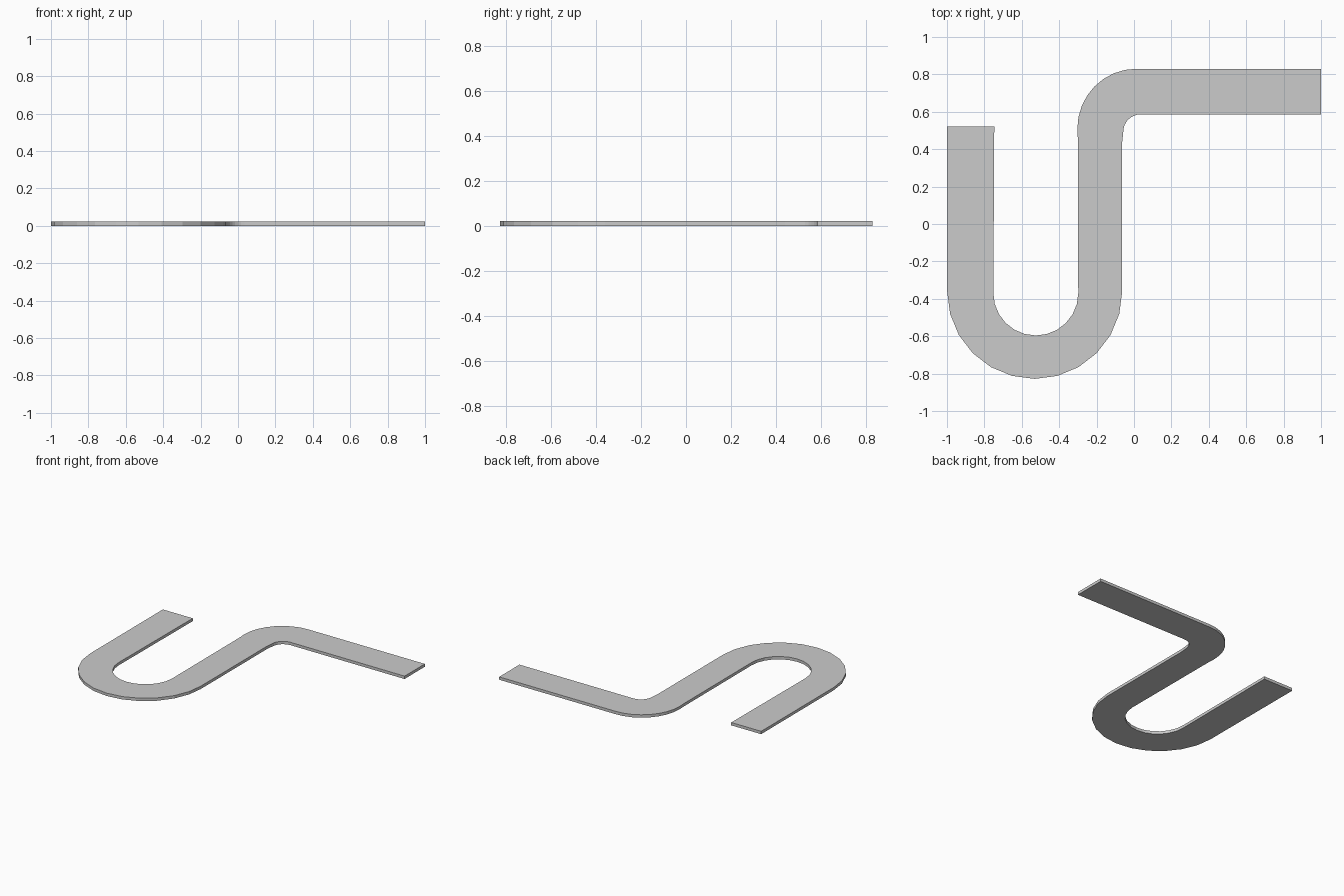
import bpy, bmesh
from math import sin, cos, radians

if "Cube" in bpy.data.objects:
    bpy.data.objects.remove(bpy.data.objects["Cube"])

THICK = 0.022


def arc(cx, cy, rx, ry, start, end, n):
    """Points along an elliptical arc, angles in degrees."""
    angles = [radians(start + (end - start) * i / n) for i in range(n + 1)]
    return [(cx + rx * cos(a), cy + ry * sin(a)) for a in angles]


# One edge: outside of the U-bend, then inside of the top corner
edge_a = ([(-1.0, 0.52)]
          + arc(-0.531, -0.36, 0.468, 0.468, 180, 360, 12)
          + [(-0.063, 0.44)]
          + arc(0.035, 0.495, 0.092, 0.091, 180, 90, 8)
          + [(1.0, 0.585)])

# Other edge: inside of the U-bend, then outside of the top corner
edge_b = ([(-0.747, 0.52)]
          + arc(-0.525, -0.37, 0.227, 0.226, 180, 360, 12)
          + [(-0.3, 0.45)]
          + arc(0.013, 0.51, 0.316, 0.32, 180, 90, 8)
          + [(1.0, 0.83)])

# Flat bent strip: quads between the two edges, extruded upward
bm = bmesh.new()
va = [bm.verts.new((x, y, 0)) for x, y in edge_a]
vb = [bm.verts.new((x, y, 0)) for x, y in edge_b]
for i in range(len(va) - 1):
    bm.faces.new((va[i], va[i + 1], vb[i + 1], vb[i]))
top = bmesh.ops.extrude_face_region(bm, geom=bm.faces[:])
moved = [g for g in top["geom"] if isinstance(g, bmesh.types.BMVert)]
bmesh.ops.translate(bm, verts=moved, vec=(0, 0, THICK))
bmesh.ops.recalc_face_normals(bm, faces=bm.faces[:])

mesh = bpy.data.meshes.new("bent_strip")
bm.to_mesh(mesh)
bm.free()
strip = bpy.data.objects.new("bent_strip", mesh)
bpy.context.collection.objects.link(strip)
